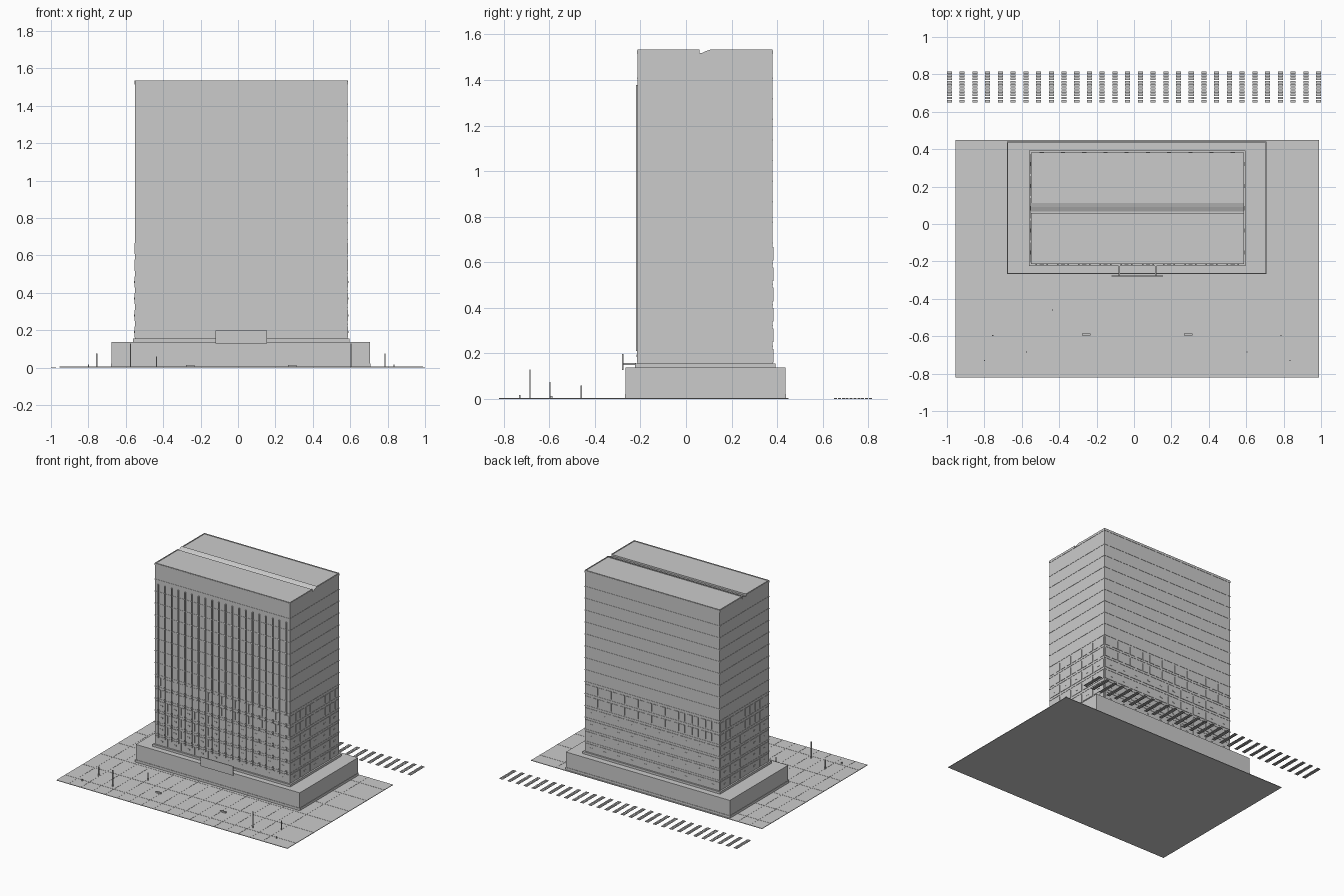
import bpy, bmesh
from mathutils import Matrix, Vector

cube = bpy.data.objects.get("Cube")
if cube:
    bpy.data.objects.remove(cube, do_unlink=True)

GREY = 0.6
stone = bpy.data.materials.new("light_grey")
stone.use_nodes = True
stone.diffuse_color = (GREY, GREY, GREY, 1)
stone.node_tree.nodes["Principled BSDF"].inputs["Base Color"].default_value = (GREY, GREY, GREY, 1)


def finish(name, bm):
    mesh = bpy.data.meshes.new(name)
    bm.to_mesh(mesh)
    bm.free()
    mesh.materials.append(stone)
    obj = bpy.data.objects.new(name, mesh)
    bpy.context.collection.objects.link(obj)
    return obj


def boxes(name, spans):
    """One object from boxes given as (x0, x1, y0, y1, z0, z1)."""
    bm = bmesh.new()
    for x0, x1, y0, y1, z0, z1 in spans:
        centre = Vector((x0 + x1, y0 + y1, z0 + z1)) / 2
        size = Matrix.Diagonal((x1 - x0, y1 - y0, z1 - z0, 1))
        bmesh.ops.create_cube(bm, size=1, matrix=Matrix.Translation(centre) @ size)
    return finish(name, bm)


# Tower extents
X0, X1, Y0, Y1 = -0.55, 0.585, -0.212, 0.38
BASE, TOP = 0.155, 1.515
FLOOR = 0.0905
WIDE, DEEP = X1 - X0, Y1 - Y0

# Plaza with raised paving joints
PX0, PX1, PY0, PY1 = -0.955, 0.99, -0.82, 0.45
boxes("plaza", [(PX0, PX1, PY0, PY1, 0, 0.004)])
joints = []
for i in range(17):
    x = -0.852 + i * 0.102
    back = PY1 if x < -0.7 or x > 0.72 else -0.265
    joints.append((x - 0.002, x + 0.002, PY0, back, 0.003, 0.005))
for i in range(6):
    y = -0.715 + i * 0.212
    joints.append((PX0, PX1, y - 0.002, y + 0.002, 0.003, 0.0052))
boxes("paving_joints", joints)

# Crossing stripes, each of short slats
stripes = []
for i in range(30):
    x = -1 + i * (2 - 0.027) / 29
    for j in range(10):
        y = 0.65 + j * 0.017
        stripes.append((x, x + 0.027, y, y + 0.017 - 0.004, 0, 0.004))
boxes("crossing_stripes", stripes)

# Podium, plinth and tower footing
boxes("podium", [(-0.675, 0.705, -0.265, 0.437, 0.004, 0.138)])
boxes("podium_plinth", [(-0.678, 0.708, -0.268, 0.44, 0.004, 0.022)])
boxes("tower_footing", [(X0 - 0.012, X1 + 0.012, Y0 - 0.012, Y1 + 0.012, 0.138, BASE)])
boxes("entrance_sign_board", [(-0.12, 0.155, -0.281, -0.275, 0.128, 0.198)])
boxes("sign_brackets", [(x - 0.004, x + 0.004, -0.276, -0.22, 0.15, 0.158) for x in (-0.08, 0.115)])

# Tower block with thin floor bands
boxes("tower", [(X0, X1, Y0, Y1, BASE, TOP)])
bands = []
for i in range(14):
    z = 0.232 + i * FLOOR
    bands.append((X0 - 0.002, X1 + 0.002, Y0 - 0.002, Y1 + 0.002, z - 0.003, z + 0.003))
boxes("floor_bands", bands)

# Vertical fins on the front
bay = WIDE / 20
fins = []
for i in range(20):
    x = X0 + (i + 0.5) * bay
    fins.append((x - 0.004, x + 0.004, Y0 - 0.008, Y0, 0.21, 1.378))
boxes("front_fins", fins)


# Windows on the six lower floors: wide below, pairs above
def wall_plate(side, u, w, z0, z1, thick):
    """Plate centred at u along one wall."""
    a, b = u - w / 2, u + w / 2
    return {
        "front": (a, b, Y0 - thick, Y0, z0, z1),
        "back": (a, b, Y1, Y1 + thick, z0, z1),
        "left": (X1, X1 + thick, a, b, z0, z1),
        "right": (X0 - thick, X0, a, b, z0, z1),
    }[side]


for side in ("front", "back", "left", "right"):
    across = side in ("front", "back")
    start, length, count = (X0, WIDE, 10) if across else (Y0, DEEP, 5)
    pitch = length / count
    panes, handles = [], []
    for row in range(6):
        z0 = 0.16 + row * 0.0895
        z1 = z0 + 0.06
        for col in range(count):
            u = start + (col + 0.5) * pitch
            if row < 4:
                panes.append(wall_plate(side, u, pitch - 0.012, z0, z1, 0.003))
                zm = (z0 + z1) / 2
                handles.append(wall_plate(side, u, 0.022, zm - 0.005, zm + 0.005, 0.005))
            else:
                for s in (-1, 1):
                    panes.append(wall_plate(side, u + s * pitch * 0.27, 0.044, z0, z1, 0.003))
    boxes(side + "_windows", panes)
    boxes(side + "_window_vents", handles)

# Roof: two slabs with a sloped gutter between them
boxes("roof_slabs", [
    (X0 - 0.002, X1 + 0.002, Y0 - 0.002, 0.06, TOP, 1.53),
    (X0 - 0.002, X1 + 0.002, 0.112, Y1 + 0.002, TOP, 1.53),
])
bm = bmesh.new()
profile = [(0.06, TOP), (0.112, TOP), (0.112, 1.535), (0.09, 1.528), (0.068, TOP + 0.003), (0.06, TOP + 0.003)]
face = bm.faces.new([bm.verts.new((X0 - 0.003, y, z)) for y, z in profile])
ext = bmesh.ops.extrude_face_region(bm, geom=[face])["geom"]
bmesh.ops.translate(bm, vec=(WIDE + 0.006, 0, 0), verts=[v for v in ext if isinstance(v, bmesh.types.BMVert)])
bmesh.ops.recalc_face_normals(bm, faces=bm.faces)
finish("roof_gutter", bm)
rim = []
for x in (X0, X1 - 0.006):
    rim += [(x, x + 0.006, Y0, 0.06, 1.53, 1.534), (x, x + 0.006, 0.112, Y1, 1.53, 1.534)]
rim += [(X0, X1, y, y + 0.006, 1.53, 1.534) for y in (Y0, Y1 - 0.006)]
boxes("roof_rim", rim)

# Plaza furniture
poles = [(-0.575, -0.685, 0.13), (0.605, -0.685, 0.13), (-0.755, -0.597, 0.075),
         (0.785, -0.597, 0.075), (-0.435, -0.46, 0.06), (-0.8, -0.73, 0.018), (0.835, -0.73, 0.018)]
boxes("plaza_poles", [(x - 0.003, x + 0.003, y - 0.003, y + 0.003, 0.003, h) for x, y, h in poles])
boxes("benches", [(x - 0.022, x + 0.022, -0.597, -0.585, 0.003, 0.014) for x in (-0.255, 0.29)])
